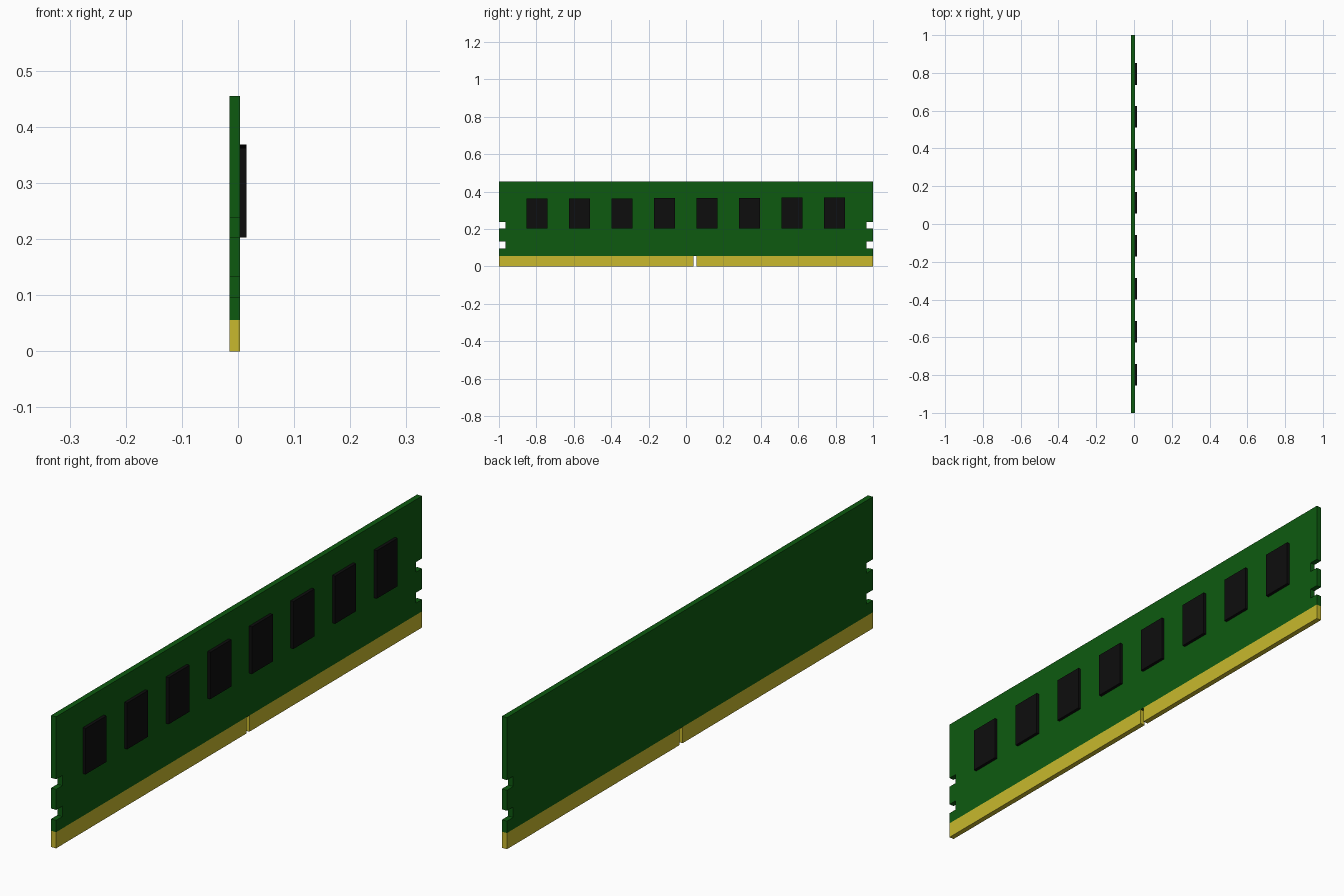
import bpy, bmesh

if "Cube" in bpy.data.objects:
    bpy.data.objects.remove(bpy.data.objects["Cube"])

BACK, FACE, FRONT = -0.015, 0.004, 0.015   # board back, board face, chip face
GOLD_TOP, TOP = 0.056, 0.455


def material(name, rgb):
    m = bpy.data.materials.new(name)
    m.diffuse_color = (*rgb, 1)
    m.use_nodes = True
    m.node_tree.nodes["Principled BSDF"].inputs["Base Color"].default_value = m.diffuse_color
    return m


green = material("board green", (0.004, 0.102, 0.005))
gold = material("contact gold", (0.578, 0.485, 0.026))
black = material("chip black", (0.004, 0.004, 0.004))


def slab(name, outline, x0, x1, mat):
    """Extrude a (y, z) outline from x0 to x1."""
    bm = bmesh.new()
    face = bm.faces.new([bm.verts.new((x0, y, z)) for y, z in outline])
    ext = bmesh.ops.extrude_face_region(bm, geom=[face])
    moved = [v for v in ext["geom"] if isinstance(v, bmesh.types.BMVert)]
    bmesh.ops.translate(bm, verts=moved, vec=(x1 - x0, 0, 0))
    bmesh.ops.recalc_face_normals(bm, faces=bm.faces)
    mesh = bpy.data.meshes.new(name)
    bm.to_mesh(mesh)
    bm.free()
    mesh.materials.append(mat)
    ob = bpy.data.objects.new(name, mesh)
    bpy.context.collection.objects.link(ob)
    return ob


def rect(y0, y1, z0, z1):
    return [(y0, z0), (y1, z0), (y1, z1), (y0, z1)]


# Circuit board with two latch notches in each end
side = [(1, GOLD_TOP)]
for z0, z1 in ((0.097, 0.133), (0.204, 0.239)):
    side += [(1, z0), (0.966, z0), (0.966, z1), (1, z1)]
side.append((1, TOP))
slab("circuit_board", side + [(-y, z) for y, z in reversed(side)], BACK, FACE, green)

# Edge contacts either side of the key slot
slab("contact_strip_long", rect(-1, 0.04, 0, GOLD_TOP), BACK, FACE, gold)
slab("contact_strip_short", rect(0.056, 1, 0, GOLD_TOP), BACK, FACE, gold)

# Row of memory chips, very slightly taller towards +y
for i in range(8):
    y = -0.797 + 0.2273 * i
    slab(f"memory_chip_{i + 1}", rect(y - 0.057, y + 0.057, 0.203, 0.362 + 0.001 * i),
         FACE, FRONT, black)
